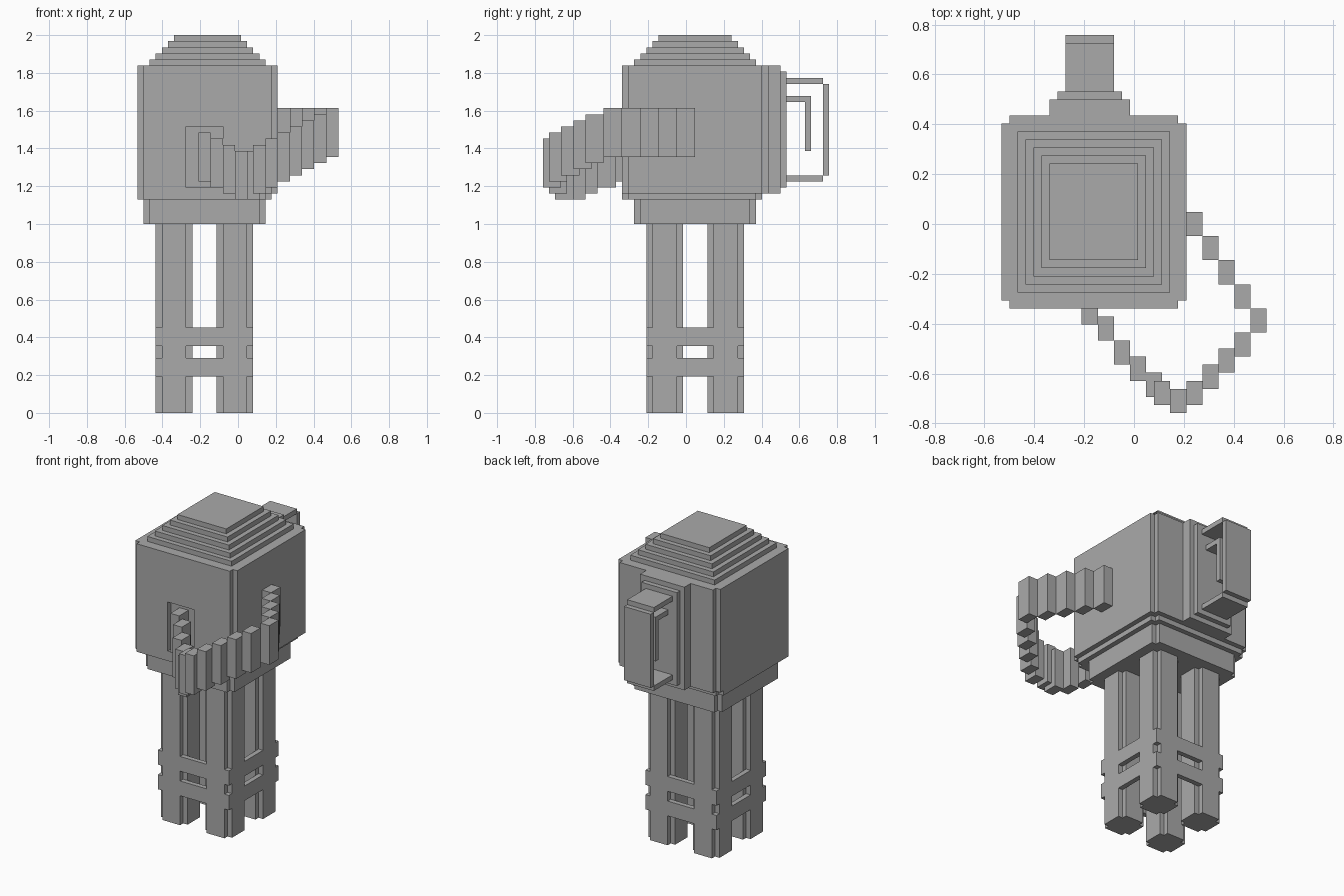
import bpy, bmesh
from mathutils import Vector

cube = bpy.data.objects.get("Cube")
if cube:
    bpy.data.objects.remove(cube, do_unlink=True)

# Everything sits on a block grid: one block is 1/31 unit
U = 1 / 31
ORIGIN = Vector((16.5, 23.5, 0))

grey = bpy.data.materials.new("plain_grey")
grey.use_nodes = True
COLOUR = (0.4, 0.4, 0.4, 1)
grey.diffuse_color = COLOUR
grey.node_tree.nodes["Principled BSDF"].inputs["Base Color"].default_value = COLOUR


def prism(bm, outline, z0, z1):
    """Extrude a counter-clockwise outline from z0 to z1, in blocks."""
    base = [bm.verts.new((Vector((x, y, z0)) - ORIGIN) * U) for x, y in outline]
    face = bm.faces.new(base)
    top = bmesh.ops.extrude_face_region(bm, geom=[face])["geom"]
    verts = [v for v in top if isinstance(v, bmesh.types.BMVert)]
    bmesh.ops.translate(bm, verts=verts, vec=(0, 0, (z1 - z0) * U))


def box(bm, x, y, z):
    prism(bm, [(x[0], y[0]), (x[1], y[0]), (x[1], y[1]), (x[0], y[1])], *z)


def notched(bm, x, y, z):
    """Block whose four upright edges are cut in by one block."""
    (a, b), (c, d) = x, y
    prism(bm, [(a + 1, c), (b - 1, c), (b - 1, c + 1), (b, c + 1),
               (b, d - 1), (b - 1, d - 1), (b - 1, d), (a + 1, d),
               (a + 1, d - 1), (a, d - 1), (a, c + 1), (a + 1, c + 1)], *z)


def part(name, shape, *blocks):
    bm = bmesh.new()
    for block in blocks:
        shape(bm, *block)
    bmesh.ops.recalc_face_normals(bm, faces=bm.faces)
    mesh = bpy.data.meshes.new(name)
    bm.to_mesh(mesh)
    bm.free()
    mesh.materials.append(grey)
    obj = bpy.data.objects.new(name, mesh)
    bpy.context.collection.objects.link(obj)
    return obj


# Main body with a shallow socket in the front
body = part("body", notched, ((0, 23), (13, 37), (36, 57)))
cutter = part("socket_cutter", box, ((8, 14), (12, 14), (37, 47)))
cutter.hide_render = True
mod = body.modifiers.new("socket", 'BOOLEAN')
mod.object = cutter
mod.solver = 'EXACT'
bpy.context.view_layer.objects.active = body
bpy.ops.object.modifier_apply(modifier=mod.name)
bpy.data.objects.remove(cutter, do_unlink=True)

# Stepped underside
part("body_lip", notched, ((0, 22), (13, 36), (35, 36)))
part("body_base", notched, ((1, 21), (15, 35), (31, 35)))

# Stepped roof
part("roof", box, *[((2 + k, 21 - k), (15 + k, 35 - k), (57 + k, 58 + k))
                    for k in range(5)])

# Four legs and the two hollow bands that brace them
for side, x in (("right", 3), ("left", 13)):
    for end, y in (("front", 17), ("back", 27)):
        part(f"{end}_{side}_leg", notched, ((x, x + 6), (y, y + 6), (0, 31)))

for name, z in (("lower_band", (6, 9)), ("upper_band", (11, 14))):
    part(name, box,
         ((3, 19), (17, 18), z), ((3, 19), (32, 33), z),
         ((3, 4), (18, 32), z), ((18, 19), (18, 32), z))

# Back mount, door-like handle and the inner latch
part("back_mount", box, ((6, 16), (37, 39), (36, 57)), ((7, 15), (39, 40), (37, 56)))
part("handle", box,
     ((8, 14), (40, 46), (54, 55)),
     ((8, 14), (46, 47), (39, 54)),
     ((8, 14), (40, 46), (38, 39)))
part("inner_latch", box,
     ((9, 13), (40, 44), (51, 52)),
     ((9, 13), (43, 44), (43, 51)))

# Hose of tall links looping from the left side round to the front socket
links = [(23 + 2 * k, 22 - 3 * k, 42) for k in range(5)]
links += [(29 - 2 * k, 7 - 2 * k, 41 - k) for k in range(4)]
links += [(21, 0, 37), (19, 1, 36), (18, 2, 35), (16, 4, 35),
          (14, 6, 36), (12, 9, 37), (10, 11, 38)]
for i, (x, y, z) in enumerate(links):
    part(f"hose_link_{i + 1}", box, ((x, x + 2), (y, y + 3), (z, z + 8)))
